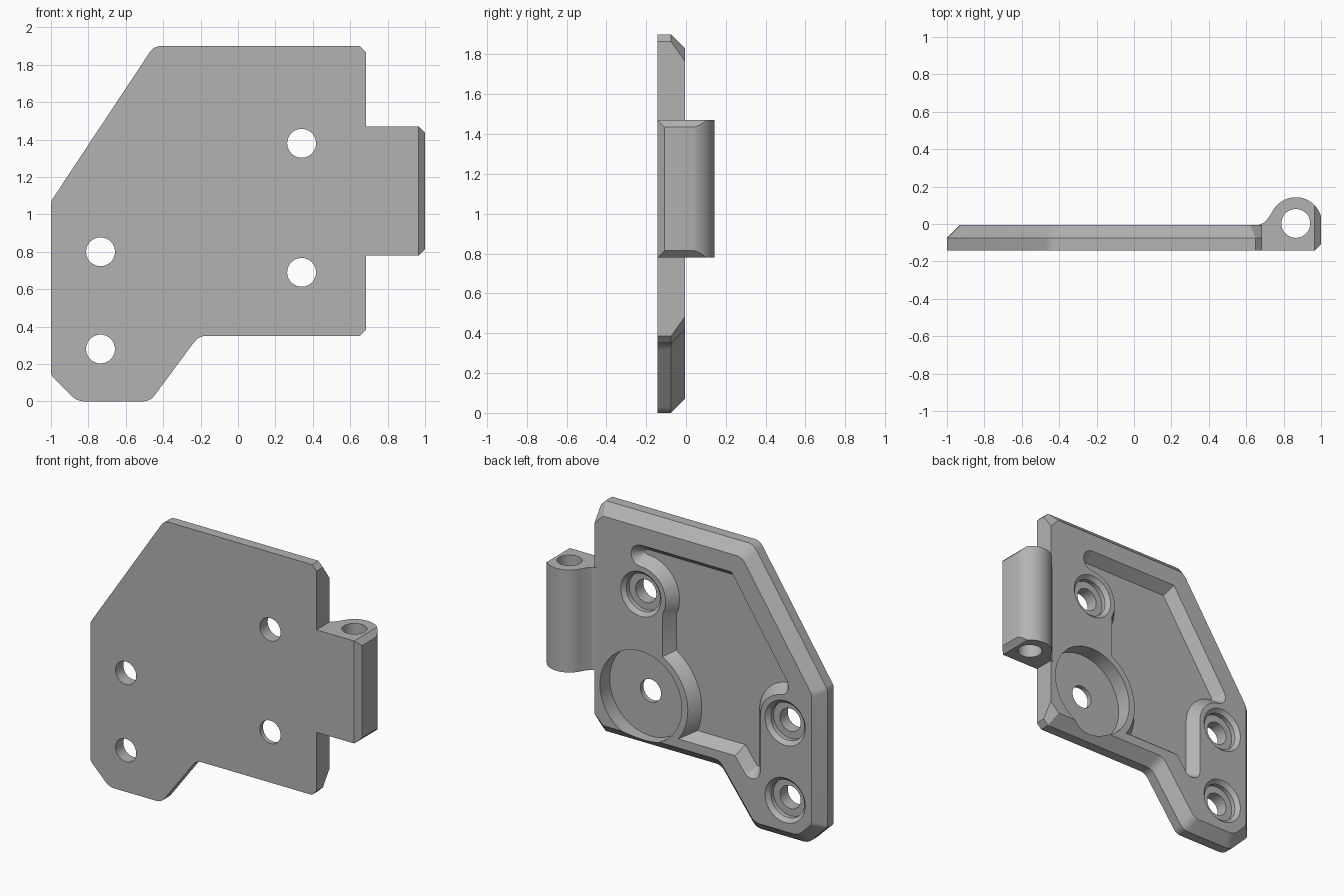
import bpy, bmesh
from math import sin, cos, acos, asin, radians, degrees, pi
from mathutils import Vector

cube = bpy.data.objects.get("Cube")
if cube:
    bpy.data.objects.remove(cube)

FRONT, BACK, MID = -0.143, -0.005, -0.075

grey = bpy.data.materials.new("plain grey")
grey.use_nodes = True
grey.diffuse_color = (0.45, 0.45, 0.45, 1)
grey.node_tree.nodes["Principled BSDF"].inputs["Base Color"].default_value = grey.diffuse_color


def loft(name, rings, axis="y"):
    """Solid through matching 2D loops, each given with its level on the axis."""
    bm = bmesh.new()
    loops = []
    for loop, level in rings:
        loops.append([bm.verts.new((a, level, b) if axis == "y" else (a, b, level))
                      for a, b in loop])
    n = len(loops[0])
    for low, high in zip(loops, loops[1:]):
        for i in range(n):
            j = (i + 1) % n
            bm.faces.new((low[i], low[j], high[j], high[i]))
    bm.faces.new(loops[0])
    bm.faces.new(loops[-1])
    bmesh.ops.recalc_face_normals(bm, faces=bm.faces)
    mesh = bpy.data.meshes.new(name)
    bm.to_mesh(mesh)
    bm.free()
    mesh.materials.append(grey)
    obj = bpy.data.objects.new(name, mesh)
    bpy.context.collection.objects.link(obj)
    return obj


def cut(target, cutter):
    cutter.hide_render = True
    mod = target.modifiers.new("cut", "BOOLEAN")
    mod.operation, mod.solver, mod.object = "DIFFERENCE", "EXACT", cutter
    bpy.context.view_layer.objects.active = target
    bpy.ops.object.modifier_apply(modifier=mod.name)
    bpy.data.objects.remove(cutter)


def arc(cx, cy, r, start, end, n=16):
    """Points on an arc, angles in degrees."""
    angles = [radians(start + (end - start) * i / n) for i in range(n + 1)]
    return [(cx + r * cos(a), cy + r * sin(a)) for a in angles]


def circle(cx, cy, r):
    return arc(cx, cy, r, 0, 360, 48)[:-1]


def inset(points, offsets):
    """Move every edge of a clockwise outline inwards by its own offset."""
    lines = []
    for i, p in enumerate(points):
        d = (points[(i + 1) % len(points)] - p).normalized()
        lines.append((p + Vector((d.y, -d.x)) * offsets[i], d))
    result = []
    for i, (p, d) in enumerate(lines):
        q, e = lines[i - 1]
        t = (p - q).cross(d) / e.cross(d)
        result.append(q + e * t)
    return result


def soften(points, lengths, n=5):
    """Round chosen corners with short curves."""
    result = []
    for i, p in enumerate(points):
        if not lengths[i]:
            result.append(tuple(p))
            continue
        a = p + (points[i - 1] - p).normalized() * lengths[i]
        b = p + (points[(i + 1) % len(points)] - p).normalized() * lengths[i]
        for k in range(n + 1):
            t = k / n
            result.append(tuple(a * (1 - t) ** 2 + p * 2 * t * (1 - t) + b * t * t))
    return result


# Plate with a bevelled back rim, left plain along the hinge edge
corners = [Vector(c) for c in (
    (-1, 1.07), (-0.45, 1.9), (0.65, 1.9), (0.685, 1.865), (0.685, 0.385),
    (0.65, 0.35), (-0.21, 0.35), (-0.47, 0), (-0.86, 0), (-1, 0.14))]
rounding = [0.02, 0.04, 0, 0, 0, 0, 0.04, 0.04, 0.04, 0.02]
offsets = [0.07] * 10
offsets[3] = 0
outline = soften(corners, rounding)
plate = loft("plate", [(outline, FRONT), (outline, MID),
                       (soften(inset(corners, offsets), rounding), BACK)])


def pocket(o):
    """Outline of the sloped pocket, shrunk by o."""
    r, big, cap = 0.185 + o, 0.35 + o, 0.065 - o
    neck = 0.16 + o
    floor, top = 0.48 + o, 1.71 - o
    pts = arc(0.34, 1.6375, 0.0725 - o, 90, -90, 8)
    pts += arc(0.34, 1.38, r, 90, 360 - degrees(acos(-neck / r)))[1:]
    pts += arc(0.34, 0.69, big, degrees(acos(-neck / big)),
               180 + degrees(asin((0.69 - floor) / big)))
    pts.append((-0.21 + (floor - 0.35) * 0.743 - (0.2 + o) / 0.803, floor))
    pts += arc(-0.485, 0.424, cap, -36.6, -180, 8)
    pts += arc(-0.735, 0.8, r, 0, 81)
    pts += arc(-0.696, 1.047, cap, 261, 146.5, 8)[1:]
    pts.append((-1 + (top - 1.07) * 0.663 + (0.2 + o) / 0.833, top))
    return pts


cut(plate, loft("pocket_cutter", [(pocket(0), 0.03), (pocket(0), BACK),
                                  (pocket(0.055), MID)]))

# Large round recess
cut(plate, loft("recess_cutter", [(circle(0.34, 0.69, 0.305), -0.11),
                                  (circle(0.34, 0.69, 0.305), 0.05)]))

# Stepped seats for three screws
for x, z in ((0.34, 1.38), (-0.735, 0.8), (-0.735, 0.28)):
    seat = [(circle(x, z, 0.125), -0.06), (circle(x, z, 0.125), -0.03),
            (circle(x, z, 0.15), BACK), (circle(x, z, 0.15), 0.03)]
    cut(plate, loft("seat_cutter", seat))

# Four through holes
for x, z in ((0.34, 1.38), (0.34, 0.69), (-0.735, 0.8), (-0.735, 0.28)):
    cut(plate, loft("hole_cutter", [(circle(x, z, 0.077), -0.3),
                                    (circle(x, z, 0.077), 0.1)]))

# Hinge knuckle with a filleted root
LOW, HIGH = 0.78, 1.47
profile = [(0.685, FRONT), (0.965, FRONT), (1, -0.108)]
profile += arc(0.865, 0.003, 0.14, 15.4, 150, 28)
profile += [(0.718, 0.032), (0.695, 0.006), (0.665, BACK), (0.685, BACK)]
knuckle = loft("hinge_knuckle", [(profile, LOW), (profile, HIGH)], "z")
cut(knuckle, loft("pin_cutter", [(circle(0.865, 0.003, 0.077), 0.5),
                                 (circle(0.865, 0.003, 0.077), 1.7)], "z"))

# Bevels on the outer ends of the knuckle
for z, s in ((LOW, 1), (HIGH, -1)):
    wedge = [(0.945, z - 0.02 * s), (1.045, z + 0.08 * s), (1.045, z - 0.02 * s)]
    cut(knuckle, loft("bevel_cutter", [(wedge, -0.3), (wedge, 0.3)]))

for obj in (plate, knuckle):
    bpy.ops.object.select_all(action="DESELECT")
    obj.select_set(True)
    bpy.context.view_layer.objects.active = obj
    bpy.ops.object.shade_smooth_by_angle(angle=radians(25))
